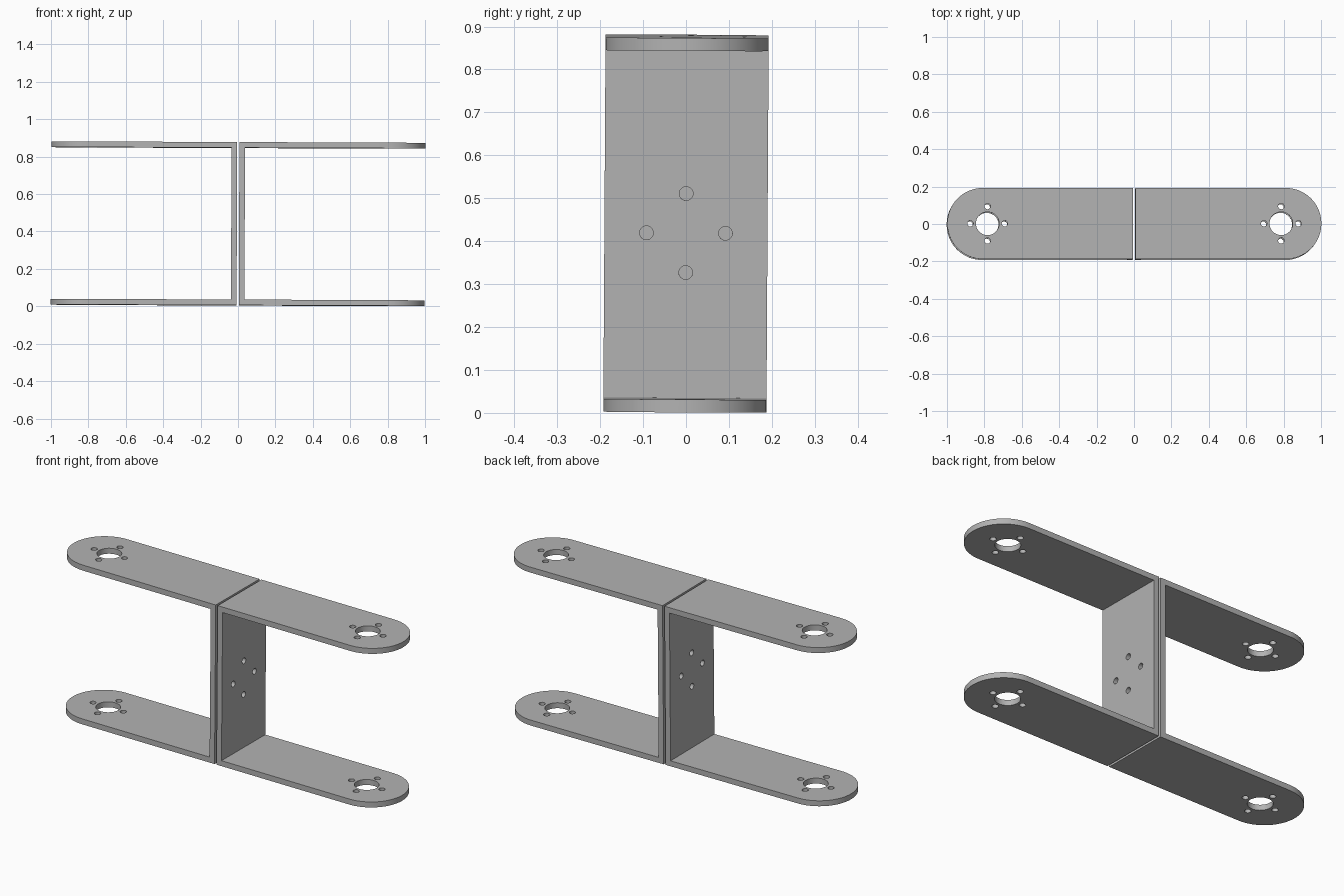
import bpy, bmesh, math
from mathutils import Vector, Matrix

cube = bpy.data.objects.get("Cube")
if cube:
    bpy.data.objects.remove(cube, do_unlink=True)

GAP, LENGTH, HALF_W, HALF_H, THICK = 0.006, 1.0, 0.19, 0.436, 0.03
BORE_R, SCREW_R, SCREW_OFFSET = 0.062, 0.016, 0.092

steel = bpy.data.materials.new("grey metal")
steel.use_nodes = True
grey = (0.45, 0.45, 0.45, 1)
steel.diffuse_color = grey
steel.node_tree.nodes["Principled BSDF"].inputs["Base Color"].default_value = grey


def new_object(name, bm):
    bmesh.ops.recalc_face_normals(bm, faces=bm.faces)
    mesh = bpy.data.meshes.new(name)
    bm.to_mesh(mesh)
    bm.free()
    mesh.materials.append(steel)
    obj = bpy.data.objects.new(name, mesh)
    bpy.context.collection.objects.link(obj)
    return obj


def prism(name, outline, depth):
    """Extrude a closed outline along the depth vector."""
    bm = bmesh.new()
    face = bm.faces.new([bm.verts.new(p) for p in outline])
    top = bmesh.ops.extrude_face_region(bm, geom=[face])["geom"]
    bmesh.ops.translate(bm, vec=depth,
                        verts=[v for v in top if isinstance(v, bmesh.types.BMVert)])
    return new_object(name, bm)


def hole_cutter(name, centre, rotation, depth):
    """A central bore with four screw holes around it."""
    bm = bmesh.new()
    holes = [(0, 0, BORE_R, 48)]
    for i in range(4):
        a = i * math.pi / 2
        holes.append((SCREW_OFFSET * math.cos(a), SCREW_OFFSET * math.sin(a), SCREW_R, 24))
    for x, y, r, sides in holes:
        bmesh.ops.create_cone(bm, cap_ends=True, segments=sides, radius1=r, radius2=r,
                              depth=depth, matrix=Matrix.Translation((x, y, 0)))
    bm.transform(Matrix.Translation(centre) @ rotation)
    return new_object(name, bm)


# U-shaped channel profile, extruded across the width
a, b, h, t = GAP, LENGTH, HALF_H, THICK
section = [(a, -h), (b, -h), (b, -h + t), (a + t, -h + t),
           (a + t, h - t), (b, h - t), (b, h), (a, h)]
bracket = prism("left_bracket", [(x, -HALF_W, z) for x, z in section],
                Vector((0, 2 * HALF_W, 0)))

# Rounded plan shape for the flange ends
plan = [(-0.1, HALF_W, -1), (-0.1, -HALF_W, -1)]
for i in range(49):
    ang = math.pi * (i / 48 - 0.5)
    plan.append((b - HALF_W + HALF_W * math.cos(ang), HALF_W * math.sin(ang), -1))
rounding = prism("rounding_cutter", plan, Vector((0, 0, 2)))

# Hole patterns through both flanges and the web
flange_holes = hole_cutter("flange_hole_cutter", (0.785, 0, 0), Matrix.Identity(4), 2)
web_holes = hole_cutter("web_hole_cutter", (a, 0, -0.022),
                        Matrix.Rotation(math.pi / 2, 4, "Y"), 0.2)

cutters = [(rounding, "INTERSECT"), (flange_holes, "DIFFERENCE"), (web_holes, "DIFFERENCE")]
for cutter, operation in cutters:
    cutter.hide_render = True
    mod = bracket.modifiers.new(cutter.name, "BOOLEAN")
    mod.object, mod.operation, mod.solver = cutter, operation, "EXACT"

# Bake the cuts, then discard the cutters
bpy.context.view_layer.update()
baked = bpy.data.meshes.new_from_object(
    bracket.evaluated_get(bpy.context.evaluated_depsgraph_get()))
bracket.modifiers.clear()
bracket.data = baked
for cutter, _ in cutters:
    bpy.data.objects.remove(cutter, do_unlink=True)

bpy.ops.object.select_all(action="DESELECT")
bracket.select_set(True)
bpy.context.view_layer.objects.active = bracket
bpy.ops.object.shade_smooth_by_angle(angle=math.radians(30))

# Second bracket is the same part turned half round, back to back
twin = bpy.data.objects.new("right_bracket", bracket.data)
bpy.context.collection.objects.link(twin)

# The pair sits with a very slight lean
lean = (Matrix.Translation((0, 0, 0.441)) @ Matrix.Rotation(0.004, 4, "Y")
        @ Matrix.Rotation(-0.006, 4, "X"))
bracket.matrix_world = lean
twin.matrix_world = lean @ Matrix.Rotation(math.pi, 4, "Y")
